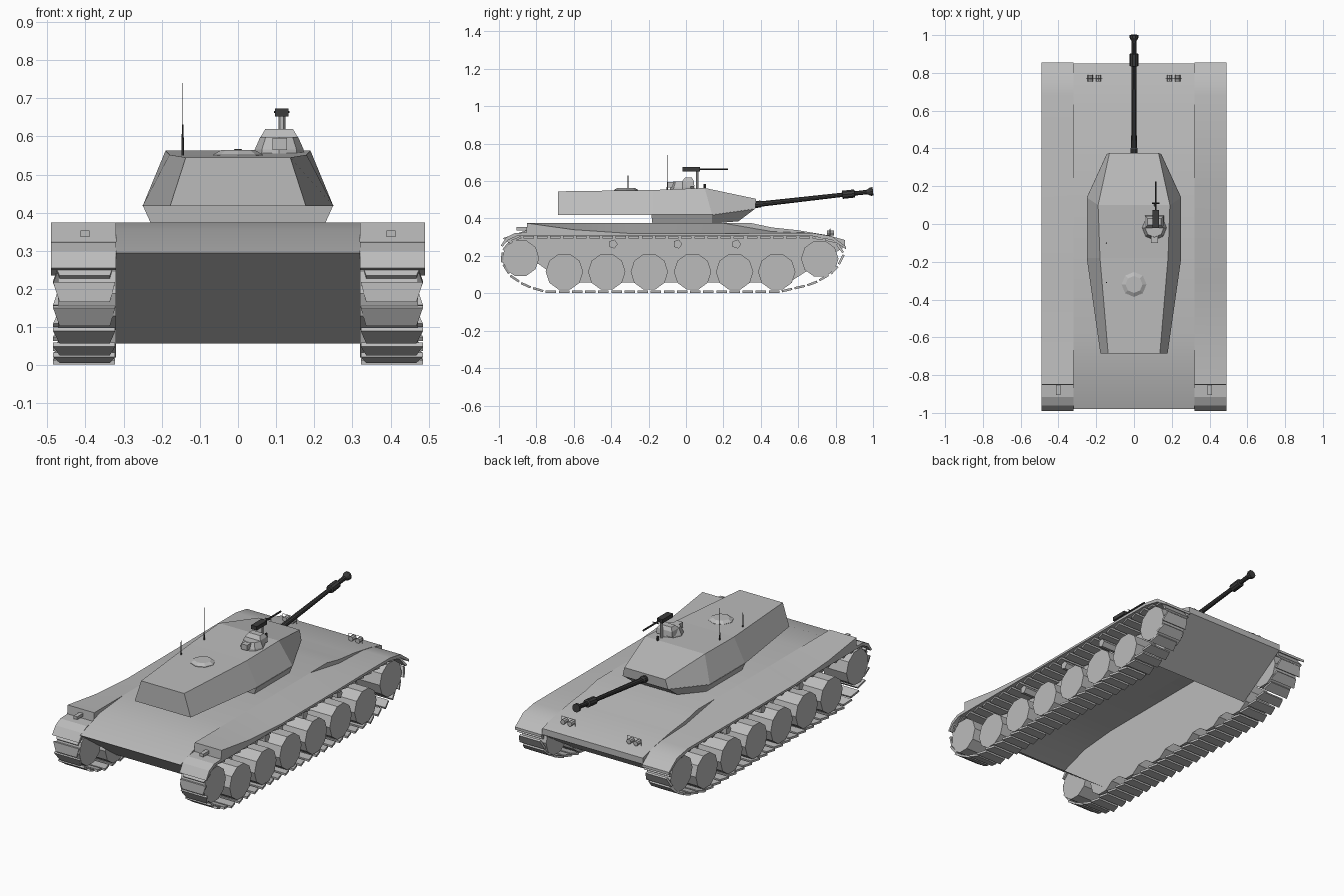
import bpy, bmesh, math
from mathutils import Vector

cube = bpy.data.objects.get("Cube")
if cube:
    bpy.data.objects.remove(cube)


def material(name, v):
    m = bpy.data.materials.new(name)
    m.use_nodes = True
    m.diffuse_color = (v, v, v, 1)
    m.node_tree.nodes["Principled BSDF"].inputs["Base Color"].default_value = (v, v, v, 1)
    return m


GREY = material("armour grey", 0.5)
DARK = material("gunmetal", 0.045)


def finish(name, bm, mat=GREY, smooth=False):
    bmesh.ops.recalc_face_normals(bm, faces=bm.faces)
    if smooth:
        for f in bm.faces:
            f.smooth = True
        for e in bm.edges:
            e.smooth = e.calc_face_angle(0) < 0.5
    me = bpy.data.meshes.new(name)
    bm.to_mesh(me)
    bm.free()
    me.materials.append(mat)
    ob = bpy.data.objects.new(name, me)
    bpy.context.collection.objects.link(ob)
    return ob


def loft(name, rings, mat=GREY, smooth=False, open_side=None):
    """Skin a solid through rings of equal point count; open_side leaves one strip out."""
    bm = bmesh.new()
    vs = [[bm.verts.new(p) for p in r] for r in rings]
    n = len(vs[0])
    for a, b in zip(vs, vs[1:]):
        for i in range(n):
            j = (i + 1) % n
            if i != open_side:
                bm.faces.new((a[i], a[j], b[j], b[i]))
    bm.faces.new(vs[0])
    bm.faces.new(vs[-1])
    return finish(name, bm, mat, smooth)


def extrude_x(name, profile, x0, x1, mat=GREY, **options):
    return loft(name, [[(x, y, z) for y, z in profile] for x in (x0, x1)], mat, **options)


def box(name, x, y, z, mat=GREY):
    return extrude_x(name, [(y[0], z[0]), (y[1], z[0]), (y[1], z[1]), (y[0], z[1])], *x, mat)


def turned(name, start, end, profile, sides, mat=GREY):
    """Solid of revolution along a line; profile is (fraction, radius)."""
    a, b = Vector(start), Vector(end)
    q = (b - a).to_track_quat('Z', 'Y')
    turn = 2 * math.pi / sides
    rings = [[a.lerp(b, t) + q @ Vector((r * math.cos(i * turn), r * math.sin(i * turn), 0))
              for i in range(sides)] for t, r in profile]
    return loft(name, rings, mat)


def rod(name, start, end, r, sides=6, mat=DARK):
    return turned(name, start, end, [(0, r), (1, r)], sides, mat)


# Hull shell with sloped bow and stern, open underneath
extrude_x("hull", [(-0.98, 0.295), (-0.65, 0.057), (0.55, 0.057), (0.85, 0.25), (0.85, 0.285),
                   (0.76, 0.31), (0.6, 0.337), (0.46, 0.352), (0.35, 0.375), (-0.58, 0.375),
                   (-0.8, 0.355)], -0.32, 0.32, smooth=True, open_side=1)

# Running gear path and wheel stations
PATH = [(-0.75, 0.008), (0.5, 0.008), (0.68, 0.05), (0.8, 0.12), (0.845, 0.21), (0.8, 0.275),
        (0.7, 0.298), (-0.9, 0.3), (-0.97, 0.255), (-0.992, 0.18), (-0.94, 0.095), (-0.86, 0.04)]
ROAD_Y = [-0.65, -0.424, -0.196, 0.035, 0.26, 0.485]


def track(name, s, count=56):
    """Evenly spaced tapered plates around the closed path."""
    pts = [Vector(p) for p in PATH]
    segs = list(zip(pts, pts[1:] + pts[:1]))
    step = sum((b - a).length for a, b in segs) / count
    bm = bmesh.new()

    def at(d):
        d %= step * count
        for a, b in segs:
            length = (b - a).length
            if d <= length:
                return a.lerp(b, d / length)
            d -= length
        return pts[0]

    for k in range(count):
        a, b = at(k * step), at((k + 0.8) * step)
        t = (b - a).normalized()
        out = Vector((t.y, -t.x))
        ring = []
        for off in (0.006, -0.006):
            for p, x in ((a, 0.322), (b, 0.336), (b, 0.468), (a, 0.485)):
                q = p + out * off
                ring.append(bm.verts.new((s * x, q.x, q.y)))
        lo, hi = ring[:4], ring[4:]
        bm.faces.new(lo)
        bm.faces.new(hi)
        for i in range(4):
            j = (i + 1) % 4
            bm.faces.new((lo[i], lo[j], hi[j], hi[i]))
    finish(name, bm)


for s, side in ((1, "left"), (-1, "right")):
    track(side + "_track", s)
    for i, (y, z) in enumerate([(y, 0.115) for y in ROAD_Y] + [(-0.885, 0.188), (0.715, 0.185)]):
        rod(f"{side}_wheel_{i + 1}", (s * 0.32, y, z), (s * 0.472, y, z), 0.1, 10, GREY)
    for i, y in enumerate((-0.39, -0.045, 0.27)):
        rod(f"{side}_return_roller_{i + 1}", (s * 0.32, y, 0.263), (s * 0.46, y, 0.263), 0.025, 5, GREY)

    # Fender as cross-sections along its length: y, inner top, outer top, underside
    sections = [(-0.85, 0.375, 0.375, 0.308), (-0.6, 0.375, 0.34, 0.308), (-0.3, 0.375, 0.32, 0.308),
                (0.2, 0.375, 0.32, 0.308), (0.46, 0.33, 0.322, 0.308), (0.68, 0.322, 0.322, 0.305),
                (0.78, 0.305, 0.305, 0.285), (0.855, 0.25, 0.25, 0.235)]
    loft(side + "_fender", [[(s * 0.32, y, u), (s * 0.49, y, u), (s * 0.49, y, o), (s * 0.32, y, i)]
                            for y, i, o, u in sections], smooth=True)
    extrude_x(side + "_rear_mudguard",
              [(-0.85, 0.308), (-0.85, 0.375), (-0.853, 0.325), (-0.915, 0.322),
               (-0.96, 0.3), (-0.99, 0.255), (-0.98, 0.25), (-0.95, 0.285), (-0.9, 0.308)],
              s * 0.32, s * 0.49)
    # Tail lamp and double headlight with a wire guard
    box(side + "_tail_lamp", (s * 0.39, s * 0.413), (-0.905, -0.85), (0.337, 0.354))
    for i, x in enumerate((0.188, 0.232)):
        rod(f"{side}_headlight_{i + 1}", (s * x, 0.755, 0.322), (s * x, 0.79, 0.322), 0.014, 8, GREY)
    for i, x in enumerate((0.166, 0.253)):
        rod(f"{side}_guard_post_{i + 1}", (s * x, 0.77, 0.3), (s * x, 0.77, 0.345), 0.0015, 4, GREY)
    rod(side + "_guard_bar", (s * 0.166, 0.77, 0.345), (s * 0.253, 0.77, 0.345), 0.0015, 4, GREY)


def armour(name, stations):
    """Trapezoid sections: lower (y, half width, z), then upper (y, half width, z)."""
    loft(name, [[(-lw, ly, lz), (-uw, uy, uz), (uw, uy, uz), (lw, ly, lz)]
                for (ly, lw, lz), (uy, uw, uz) in stations])


# Turret shell and the tapered collar below it
armour("turret", [((-0.685, 0.178, 0.418), (-0.685, 0.137, 0.545)),
                  ((-0.18, 0.25, 0.418), (-0.18, 0.18, 0.552)),
                  ((0.14, 0.25, 0.418), (0.1, 0.19, 0.563)),
                  ((0.37, 0.145, 0.45), (0.375, 0.13, 0.505))])
armour("turret_collar", [((-0.18, 0.229, 0.373), (-0.185, 0.25, 0.42)),
                         ((0.14, 0.229, 0.373), (0.14, 0.25, 0.42)),
                         ((0.28, 0.14, 0.385), (0.37, 0.145, 0.452))])

# Main gun with sleeve and flared muzzle
turned("main_gun", (0, 0.36, 0.473), (0, 1.0, 0.545),
       [(0, 0.02), (0.06, 0.019), (0.07, 0.015), (0.74, 0.012), (0.745, 0.023), (0.845, 0.023),
        (0.85, 0.012), (0.95, 0.013), (0.98, 0.024), (1, 0.024)], 10, DARK)

# Roof hatch and commander's cupola
turned("roof_hatch", (0, -0.32, 0.54), (0, -0.32, 0.564), [(0, 0.066), (0.5, 0.066), (1, 0.045)], 8)
turned("cupola_ring", (0.108, -0.02, 0.545), (0.108, -0.02, 0.598), [(0, 0.066), (0.4, 0.064), (1, 0.05)], 8)
loft("cupola_hood", [[(0.108 - w, y0, z), (0.108 + w, y0, z), (0.108 + w, y1, z), (0.108 - w, y1, z)]
                     for w, y0, y1, z in ((0.05, -0.03, 0.045, 0.57), (0.048, -0.02, 0.042, 0.6),
                                          (0.036, -0.005, 0.03, 0.62))])
box("cupola_hatch", (0.09, 0.128), (-0.1, -0.06), (0.565, 0.596))
rod("periscope", (0.11, 0.1, 0.55), (0.11, 0.1, 0.585), 0.007, 6)

# Roof machine gun on its post
rod("gun_post", (0.115, 0.06, 0.55), (0.115, 0.06, 0.655), 0.009, 6, GREY)
box("gun_receiver", (0.097, 0.133), (-0.02, 0.075), (0.652, 0.674), DARK)
rod("gun_barrel", (0.115, 0.07, 0.664), (0.115, 0.225, 0.664), 0.005)
rod("gun_crossbar", (0.095, 0.11, 0.664), (0.135, 0.11, 0.664), 0.003, 4)

# Whip aerials
for i, y in enumerate((-0.1, -0.31)):
    turned(f"aerial_{i + 1}", (-0.145, y, 0.54), (-0.145, y, 0.74),
           [(0, 0.004), (0.45, 0.002), (0.46, 0.0007), (1, 0.0005)], 6, DARK)
